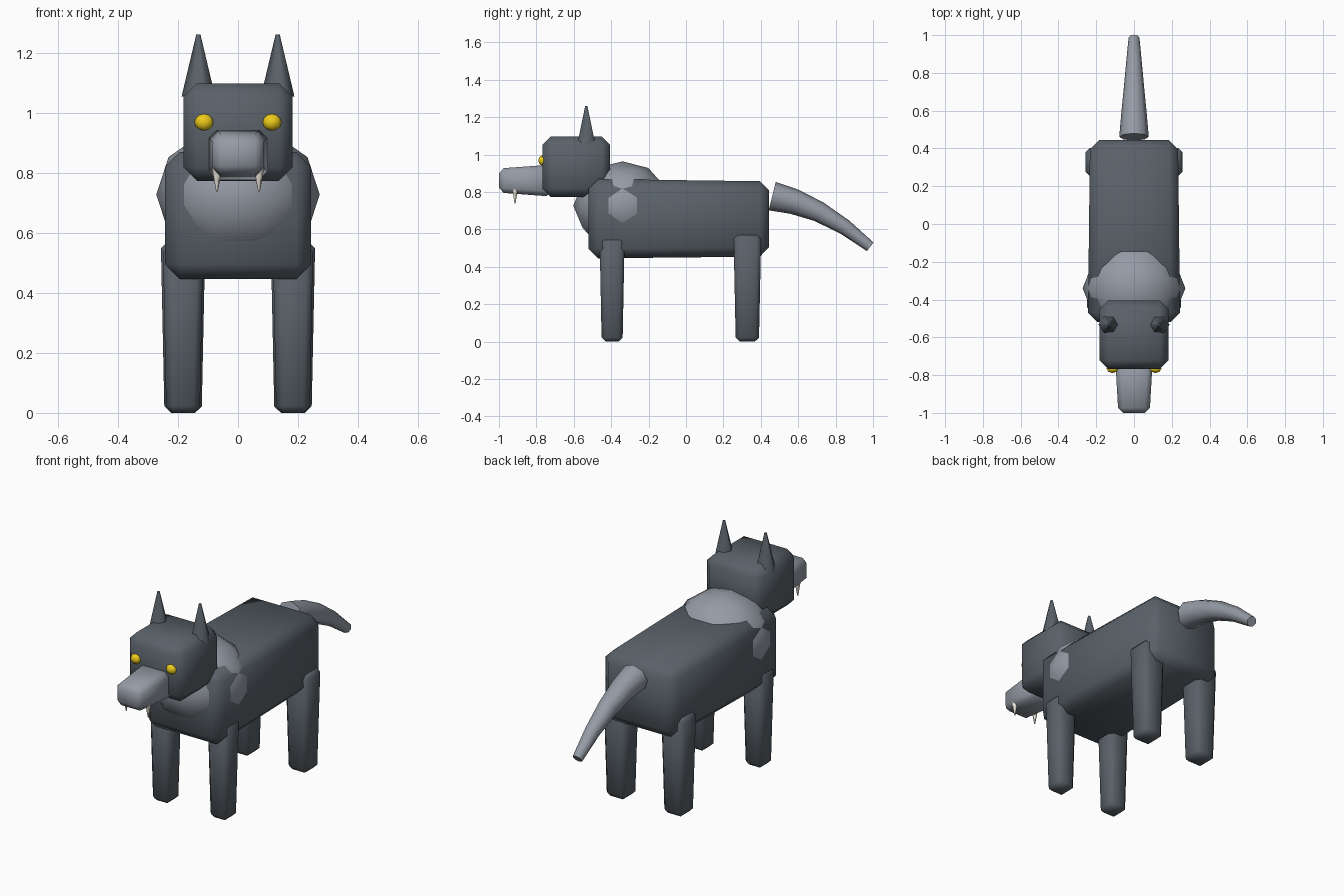
import bpy, bmesh
from math import radians
from mathutils import Matrix, Vector

if "Cube" in bpy.data.objects:
    bpy.data.objects.remove(bpy.data.objects["Cube"])


def material(name, rgb):
    m = bpy.data.materials.new(name)
    m.diffuse_color = (*rgb, 1)
    m.use_nodes = True
    m.node_tree.nodes["Principled BSDF"].inputs["Base Color"].default_value = m.diffuse_color
    return m


DARK = material("dark_fur", (0.10, 0.12, 0.14))
LIGHT = material("light_fur", (0.30, 0.33, 0.38))
YELLOW = material("eye_yellow", (0.85, 0.60, 0.01))
IVORY = material("tooth_ivory", (0.85, 0.80, 0.70))


def finish(name, bm, mat):
    bmesh.ops.recalc_face_normals(bm, faces=bm.faces)
    for f in bm.faces:
        f.smooth = True
    me = bpy.data.meshes.new(name)
    bm.to_mesh(me)
    bm.free()
    me.materials.append(mat)
    ob = bpy.data.objects.new(name, me)
    bpy.context.collection.objects.link(ob)
    return ob


def chamfer(bm, width):
    bmesh.ops.bevel(bm, geom=bm.edges[:], offset=width, segments=1,
                    affect='EDGES', profile=0.5)


def long_box(name, front, back, bevel, mat):
    """Chamfered box along y; each end is (y, half width, z low, z high)."""
    bm = bmesh.new()
    bmesh.ops.create_cube(bm, size=2)
    for v in bm.verts:
        y, w, lo, hi = front if v.co.y < 0 else back
        v.co = (v.co.x * w, y, hi if v.co.z > 0 else lo)
    chamfer(bm, bevel)
    return finish(name, bm, mat)


def leg(name, x, y, top, half_top, half_foot):
    bm = bmesh.new()
    bmesh.ops.create_cube(bm, size=2)
    for v in bm.verts:
        h = half_top if v.co.z > 0 else half_foot
        v.co = (x + v.co.x * h, y + v.co.y * h, top if v.co.z > 0 else 0)
    chamfer(bm, 0.022)
    return finish(name, bm, DARK)


def cone(name, base, tip_z, r1, r2, sides, mat):
    """Upright cone with base centre and tip height (may point down)."""
    bm = bmesh.new()
    h = tip_z - base[2]
    bmesh.ops.create_cone(bm, cap_ends=True, segments=sides,
                          radius1=r1, radius2=r2, depth=abs(h))
    turn = Matrix.Rotation(radians(90), 4, 'Z')
    if h < 0:
        turn = Matrix.Rotation(radians(180), 4, 'X') @ turn
    bm.transform(Matrix.Translation(Vector(base) + Vector((0, 0, h / 2))) @ turn)
    ob = finish(name, bm, mat)
    for p in ob.data.polygons:          # flat end caps
        p.use_smooth = abs(p.normal.z) < 0.9
    return ob


# Torso, head, snout
long_box("body", (-0.52, 0.244, 0.445, 0.87), (0.445, 0.233, 0.455, 0.857), 0.05, DARK)
long_box("head", (-0.767, 0.182, 0.773, 1.097), (-0.406, 0.182, 0.773, 1.097), 0.045, DARK)
long_box("snout", (-1.0, 0.083, 0.797, 0.926), (-0.72, 0.099, 0.776, 0.946), 0.026, LIGHT)

# Mane: faceted ball turned so its symmetry axes match the world axes
bm = bmesh.new()
bmesh.ops.create_icosphere(bm, subdivisions=2, radius=1,
                           matrix=Matrix.Rotation(radians(58.283), 4, 'Y'))
bm.transform(Matrix.Translation((0, -0.34, 0.727)) @ Matrix.Diagonal((0.272, 0.263, 0.237, 1)))
finish("mane", bm, LIGHT)

# Paired parts
for side, s in (("left", 1), ("right", -1)):
    leg(f"front_leg_{side}", s * 0.183, -0.395, 0.558, 0.067, 0.056)
    leg(f"back_leg_{side}", s * 0.183, 0.328, 0.57, 0.074, 0.062)
    cone(f"ear_{side}", (s * 0.132, -0.533, 1.053), 1.26, 0.056, 0.007, 6, DARK)
    cone(f"fang_{side}", (s * 0.07, -0.914, 0.82), 0.738, 0.018, 0.003, 6, IVORY)
    bm = bmesh.new()
    bmesh.ops.create_uvsphere(bm, u_segments=8, v_segments=6, radius=1)
    bm.transform(Matrix.Translation((s * 0.113, -0.765, 0.968))
                 @ Matrix.Diagonal((0.032, 0.024, 0.028, 1)))
    finish(f"eye_{side}", bm, YELLOW)

# Tail: tapered eight-sided tube swept along a drooping path
path = [(0.461, 0.778, 0.078), (0.58, 0.748, 0.068), (0.71, 0.695, 0.055),
        (0.85, 0.612, 0.042), (0.985, 0.507, 0.029)]
bm = bmesh.new()
rings = []
for i, (y, z, r) in enumerate(path):
    a, b = path[max(i - 1, 0)], path[min(i + 1, len(path) - 1)]
    d = Vector((0, b[0] - a[0], b[1] - a[1]))
    turn = d.to_track_quat('Z', 'X').to_matrix().to_4x4()
    m = Matrix.Translation((0, y, z)) @ turn
    rings.append(bmesh.ops.create_circle(bm, segments=8, radius=r, matrix=m)["verts"])
for a, b in zip(rings, rings[1:]):
    for k in range(8):
        n = (k + 1) % 8
        bm.faces.new((a[k], a[n], b[n], b[k]))
caps = [bm.faces.new(rings[0]), bm.faces.new(rings[-1])]
tail = finish("tail", bm, LIGHT)
for p in tail.data.polygons:
    p.use_smooth = len(p.vertices) == 4
